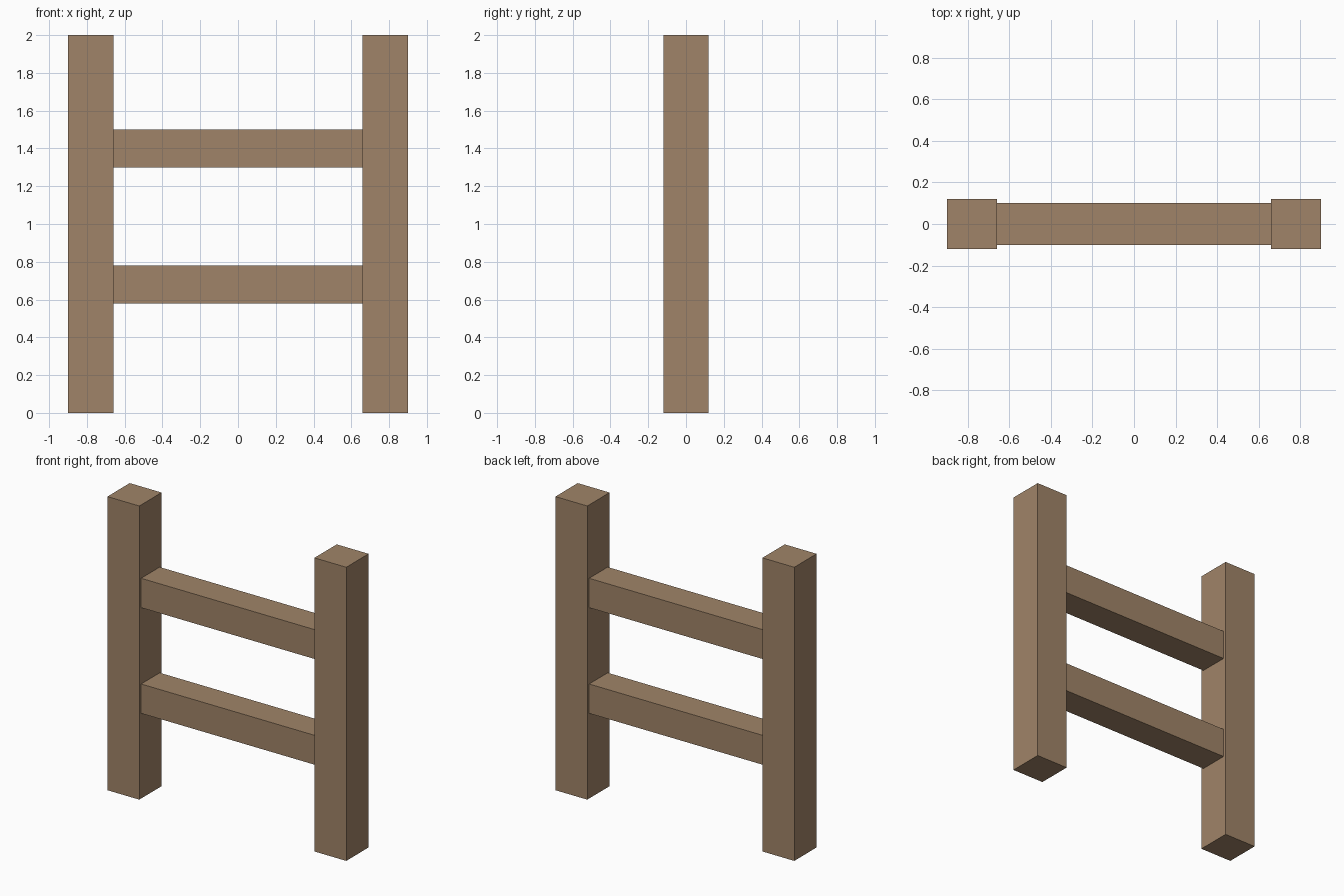
import bpy

if "Cube" in bpy.data.objects:
    bpy.data.objects.remove(bpy.data.objects["Cube"])

wood = bpy.data.materials.new("wood")
wood.diffuse_color = (0.352, 0.231, 0.138, 1.0)
wood.use_nodes = True
wood.node_tree.nodes["Principled BSDF"].inputs["Base Color"].default_value = wood.diffuse_color


def beam(name, center, size):
    bpy.ops.mesh.primitive_cube_add(size=1, location=center)
    obj = bpy.context.object
    obj.name = name
    obj.scale = size
    bpy.ops.object.transform_apply(location=False, rotation=False, scale=True)
    obj.data.materials.append(wood)
    return obj


# Square upright posts
for side, x in (("left", -0.78), ("right", 0.78)):
    beam(f"{side}_post", (x, 0, 1.0), (0.24, 0.24, 2.0))

# Cross rails butting against the posts' inner faces
for level, z in (("lower", 0.68), ("upper", 1.40)):
    beam(f"{level}_rail", (0, 0, z), (1.32, 0.20, 0.20))
